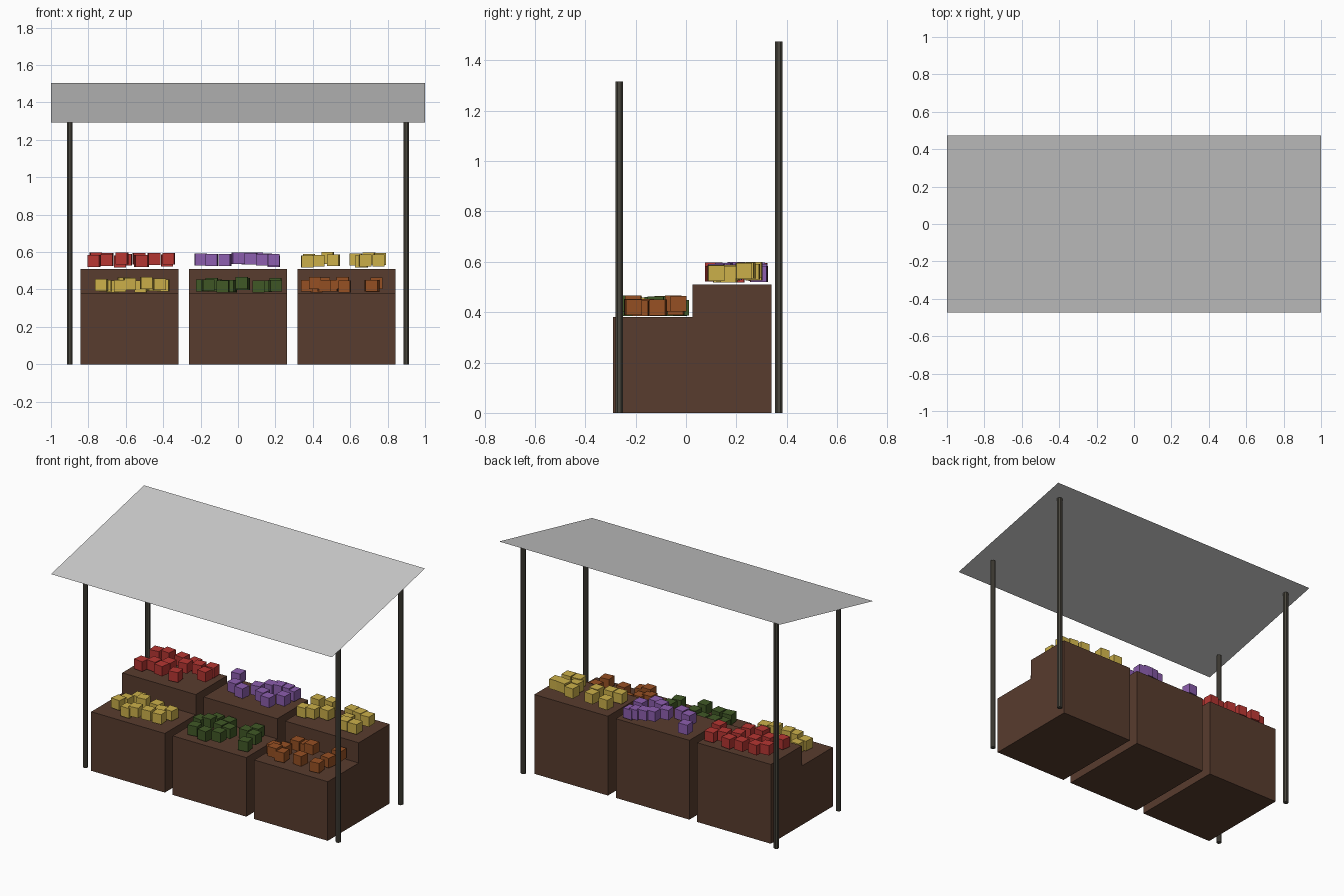
import bpy, bmesh, math, random
from mathutils import Matrix

if "Cube" in bpy.data.objects:
    bpy.data.objects.remove(bpy.data.objects["Cube"])

random.seed(4)


def material(name, r, g, b):
    # sRGB 0-255 to linear
    lin = [((c / 255 + 0.055) / 1.055) ** 2.4 for c in (r, g, b)]
    m = bpy.data.materials.new(name)
    m.diffuse_color = (*lin, 1)
    m.use_nodes = True
    m.node_tree.nodes["Principled BSDF"].inputs["Base Color"].default_value = m.diffuse_color
    return m


BROWN = material("brown wood", 88, 60, 46)
POLE = material("dark pole grey", 74, 71, 62)
CLOTH = material("canopy grey", 206, 206, 206)
RED = material("red fruit", 182, 54, 50)
PURPLE = material("purple fruit", 140, 94, 174)
YELLOW = material("yellow fruit", 204, 176, 74)
GREEN = material("dark green fruit", 64, 88, 38)
ORANGE = material("orange brown fruit", 150, 80, 35)


def finish(name, bm, mat):
    me = bpy.data.meshes.new(name)
    bm.normal_update()
    bm.to_mesh(me)
    bm.free()
    me.materials.append(mat)
    ob = bpy.data.objects.new(name, me)
    bpy.context.collection.objects.link(ob)
    return ob


# Canopy: one sloping sheet
bm = bmesh.new()
bm.faces.new([bm.verts.new(p) for p in
              ((-1, -0.473, 1.293), (1, -0.473, 1.293), (1, 0.473, 1.503), (-1, 0.473, 1.503))])
finish("canopy", bm, CLOTH)

# Four octagonal posts
for name, y, h in (("front_post", -0.265, 1.315), ("back_post", 0.368, 1.475)):
    for side, x in (("left", -0.9), ("right", 0.9)):
        bm = bmesh.new()
        bmesh.ops.create_cone(bm, cap_ends=True, segments=8, radius1=0.0163, radius2=0.0163, depth=h,
                              matrix=Matrix.Translation((x, y, h / 2)) @ Matrix.Rotation(math.pi / 8, 4, "Z"))
        finish(f"{name}_{side}", bm, POLE)

# Three stepped counters: side profile extruded along x
profile = ((-0.29, 0), (0.34, 0), (0.34, 0.51), (0.025, 0.51), (0.025, 0.38), (-0.29, 0.38))
for side, x in (("left", -0.58), ("middle", 0), ("right", 0.58)):
    bm = bmesh.new()
    face = bm.faces.new([bm.verts.new((x - 0.262, y, z)) for y, z in profile])
    ext = bmesh.ops.extrude_face_region(bm, geom=[face])
    bmesh.ops.translate(bm, vec=(0.524, 0, 0),
                        verts=[v for v in ext["geom"] if isinstance(v, bmesh.types.BMVert)])
    bmesh.ops.recalc_face_normals(bm, faces=bm.faces)
    finish(f"counter_{side}", bm, BROWN)


def pile(name, mat, z, spots):
    # Loose pile of small, slightly turned cubes
    bm = bmesh.new()
    for x, y in spots:
        m = Matrix.Translation((x, y, z + random.uniform(-0.01, 0.01)))
        m = m @ Matrix.Rotation(random.uniform(-0.15, 0.15), 4, "Z")
        bmesh.ops.create_cube(bm, size=0.063, matrix=m)
    finish(name, bm, mat)


BACK, FRONT = 0.558, 0.425
pile("red_fruit", RED, BACK, [
    (-.77, .12), (-.70, .15), (-.63, .20), (-.76, .26), (-.70, .29), (-.60, .29), (-.51, .29),
    (-.52, .11), (-.53, .22), (-.37, .19), (-.38, .28), (-.45, .25), (-.62, .11)])
pile("purple_fruit", PURPLE, BACK, [
    (-.20, .29), (-.14, .17), (-.07, .14), (.00, .20), (.13, .12), (.05, .26),
    (.10, .28), (.19, .19), (.15, .29), (.19, .29), (.07, .15)])
pile("yellow_fruit_back", YELLOW, BACK, [
    (.37, .14), (.43, .15), (.38, .27), (.48, .27), (.51, .18), (.63, .26),
    (.68, .12), (.75, .12), (.70, .24), (.66, .17), (.76, .23)])
pile("yellow_fruit_front", YELLOW, FRONT, [
    (-.71, -.12), (-.63, -.22), (-.67, -.05), (-.61, -.09), (-.58, -.21), (-.52, -.08),
    (-.49, -.21), (-.45, -.14), (-.42, -.20), (-.40, -.11), (-.73, -.17)])
pile("green_fruit", GREEN, FRONT, [
    (-.16, -.21), (-.19, -.11), (-.08, -.22), (-.14, -.09), (-.12, -.04), (.02, -.22),
    (-.05, -.10), (-.04, -.03), (.03, -.13), (.11, -.07), (.20, -.21), (.15, -.02), (.20, -.12)])
pile("orange_fruit", ORANGE, FRONT, [
    (.41, -.21), (.37, -.16), (.42, -.13), (.46, -.21), (.46, -.05), (.57, -.18),
    (.50, -.04), (.71, -.21), (.72, -.11), (.74, -.03), (.56, -.05)])
